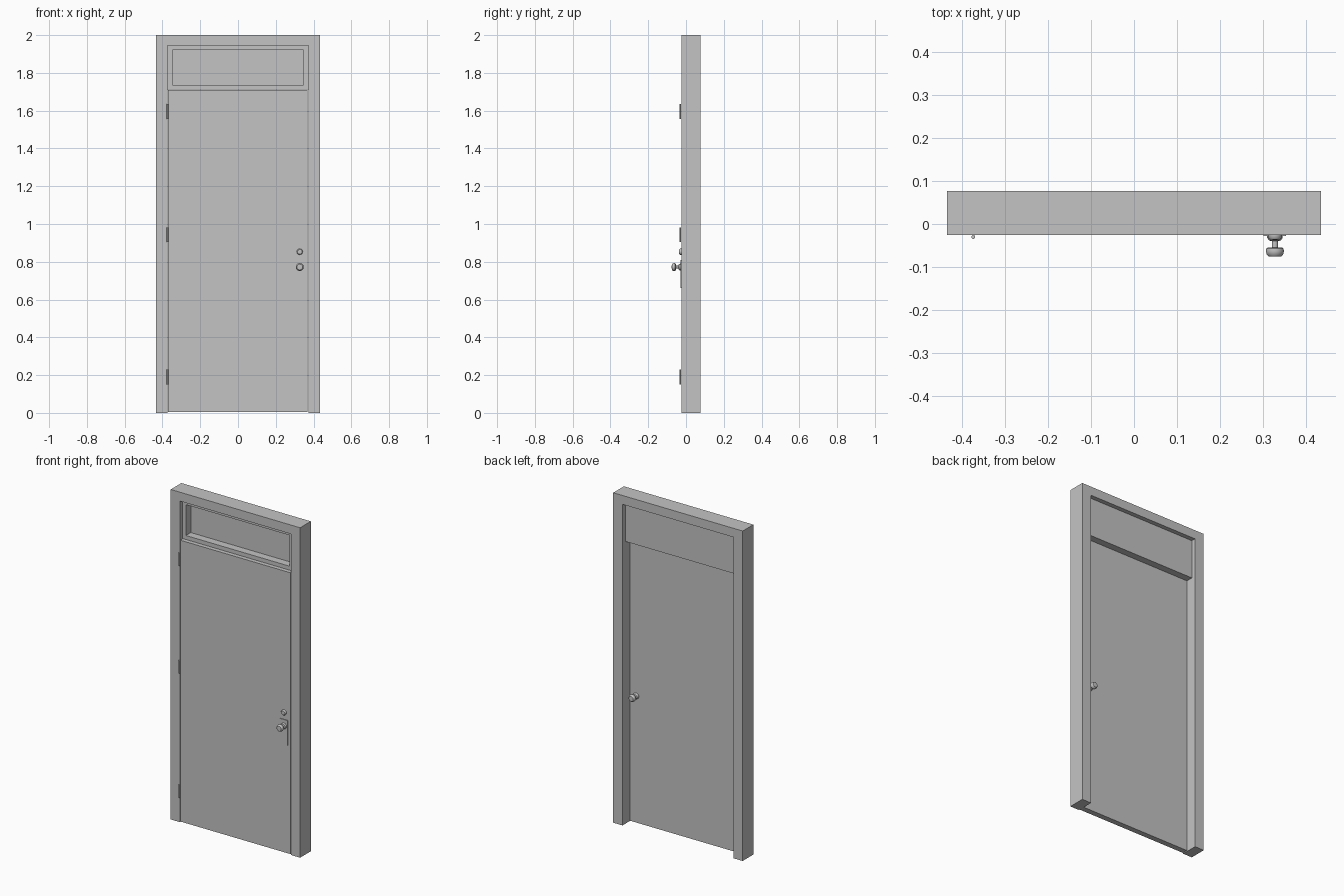
import bpy, bmesh, math
from mathutils import Matrix, Vector

if "Cube" in bpy.data.objects:
    bpy.data.objects.remove(bpy.data.objects["Cube"])

grey = bpy.data.materials.new("plain grey")
grey.diffuse_color = (0.55, 0.55, 0.55, 1)
grey.use_nodes = True
grey.node_tree.nodes["Principled BSDF"].inputs["Base Color"].default_value = grey.diffuse_color


def finish(name, bm, smooth=False):
    bmesh.ops.recalc_face_normals(bm, faces=bm.faces)
    mesh = bpy.data.meshes.new(name)
    bm.to_mesh(mesh)
    bm.free()
    obj = bpy.data.objects.new(name, mesh)
    bpy.context.collection.objects.link(obj)
    mesh.materials.append(grey)
    if smooth:
        bpy.ops.object.select_all(action='DESELECT')
        obj.select_set(True)
        bpy.context.view_layer.objects.active = obj
        bpy.ops.object.shade_smooth_by_angle(angle=math.radians(40))
    return obj


def box(x0, x1, y0, y1, z0, z1):
    bm = bmesh.new()
    size = Vector((x1 - x0, y1 - y0, z1 - z0))
    mid = Vector((x0 + x1, y0 + y1, z0 + z1)) / 2
    bmesh.ops.create_cube(bm, size=1, matrix=Matrix.Translation(mid) @ Matrix.Diagonal((*size, 1)))
    return bm


def turned(name, profile, x, y, z, direction, steps=32):
    """Spin a (radius, outward distance) profile about the y direction."""
    bm = bmesh.new()
    verts = [bm.verts.new((x + r, y + direction * d, z)) for r, d in profile]
    edges = [bm.edges.new(pair) for pair in zip(verts, verts[1:])]
    bmesh.ops.spin(bm, geom=verts + edges, cent=(x, y, z), axis=(0, 1, 0),
                   angle=math.tau, steps=steps, use_merge=True)
    bmesh.ops.remove_doubles(bm, verts=bm.verts, dist=1e-5)
    return finish(name, bm, True)


FRONT, BACK = -0.025, 0.077
DOOR_BACK = 0.010

# Frame: two jambs and a head as one extruded outline
outline = [(-0.434, 0), (-0.434, 2), (0.434, 2), (0.434, 0),
           (0.372, 0), (0.372, 1.946), (-0.372, 1.946), (-0.372, 0)]
bm = bmesh.new()
face = bm.faces.new([bm.verts.new((x, FRONT, z)) for x, z in outline])
ext = bmesh.ops.extrude_face_region(bm, geom=[face], use_keep_orig=True)
for v in [g for g in ext["geom"] if isinstance(g, bmesh.types.BMVert)]:
    v.co.y = BACK
finish("door_frame", bm)

# Door leaf
finish("door_leaf", box(-0.370, 0.368, FRONT + 0.001, DOOR_BACK, 0.004, 1.709))

# Transom panel with a deep recessed window
bm = box(-0.372, 0.372, -0.002, 0.050, 1.711, 1.946)
bmesh.ops.recalc_face_normals(bm, faces=bm.faces)
front = min(bm.faces, key=lambda f: f.calc_center_median().y)
bmesh.ops.inset_individual(bm, faces=[front], thickness=0.034)
pane = bmesh.ops.extrude_discrete_faces(bm, faces=[front])["faces"][0]
bmesh.ops.translate(bm, verts=pane.verts, vec=(0, 0.047, 0))
finish("transom_panel", bm)

# Hinge barrels
for i, z in enumerate((0.19, 0.943, 1.595)):
    bm = bmesh.new()
    bmesh.ops.create_cone(bm, cap_ends=True, segments=16, radius1=0.0045, radius2=0.0045,
                          depth=0.078, matrix=Matrix.Translation((-0.373, -0.030, z)))
    finish(f"hinge_{i + 1}", bm, True)

# Knobs on both sides
knob = [(0, 0), (0.018, 0), (0.018, 0.007), (0.014, 0.013), (0.007, 0.015), (0.007, 0.029),
        (0.016, 0.029), (0.020, 0.032), (0.021, 0.038), (0.019, 0.046), (0.015, 0.050), (0, 0.051)]
turned("front_knob", knob, 0.327, FRONT, 0.772, -1)
turned("back_knob", knob, 0.327, DOOR_BACK, 0.772, 1)

# Lock cylinder above the knob
turned("lock_cylinder", [(0, 0), (0.016, 0), (0.016, 0.006), (0.012, 0.011), (0, 0.012)],
       0.327, FRONT, 0.853, -1)

# Thin backing plate behind the front knob
finish("knob_plate", box(0.301, 0.353, FRONT - 0.003, FRONT + 0.002, 0.66, 0.81))
